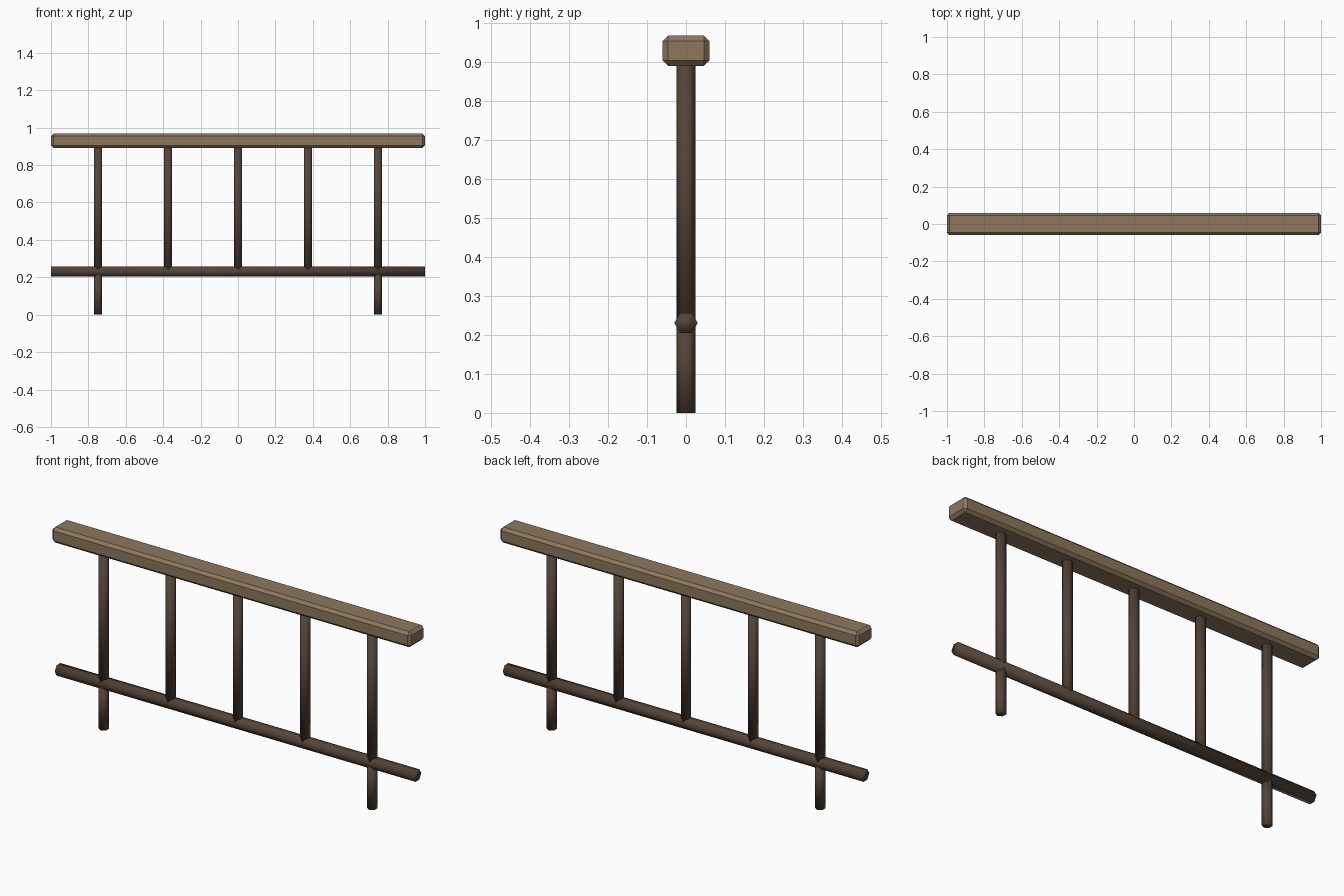
import bpy
import math

cube = bpy.data.objects.get("Cube")
if cube:
    bpy.data.objects.remove(cube, do_unlink=True)


def make_material(name, rgb):
    mat = bpy.data.materials.new(name)
    mat.use_nodes = True
    mat.diffuse_color = (*rgb, 1)
    mat.node_tree.nodes["Principled BSDF"].inputs["Base Color"].default_value = (*rgb, 1)
    return mat


light_wood = make_material("light_wood", (0.27, 0.185, 0.11))
dark_wood = make_material("dark_wood", (0.087, 0.058, 0.04))


def hex_bar(name, radius, length, location, rotation):
    """Six-sided smooth-shaded bar."""
    bpy.ops.mesh.primitive_cylinder_add(vertices=6, radius=radius, depth=length,
                                        location=location, rotation=rotation)
    bar = bpy.context.object
    bar.name = name
    bar.data.materials.append(dark_wood)
    bpy.ops.object.shade_smooth()
    return bar


def post(name, x, bottom, top):
    # Corners of the hexagon point to the front and back
    return hex_bar(name, 0.024, top - bottom, (x, 0, (bottom + top) / 2), (0, 0, 0))


# Chamfered handrail
bpy.ops.mesh.primitive_cube_add(size=1, location=(0, 0, 0.93))
handrail = bpy.context.object
handrail.name = "handrail"
handrail.scale = (2, 0.12, 0.078)
bpy.ops.object.transform_apply(location=False, rotation=False, scale=True)
handrail.data.materials.append(light_wood)
chamfer = handrail.modifiers.new("chamfer", 'BEVEL')
chamfer.width = 0.014
chamfer.segments = 1

# Lower rail, with flat top and bottom
RAIL_Z = 0.231
hex_bar("lower_rail", 0.03, 2, (0, 0, RAIL_Z), (0, math.pi / 2, 0))

# Balusters between the rails, and feet under the outer two
SPACING = 0.374
for i in range(-2, 3):
    post(f"baluster_{i + 3}", i * SPACING, RAIL_Z, 0.9)
for side, name in ((1, "left_foot"), (-1, "right_foot")):
    post(name, side * 2 * SPACING, 0, RAIL_Z)
